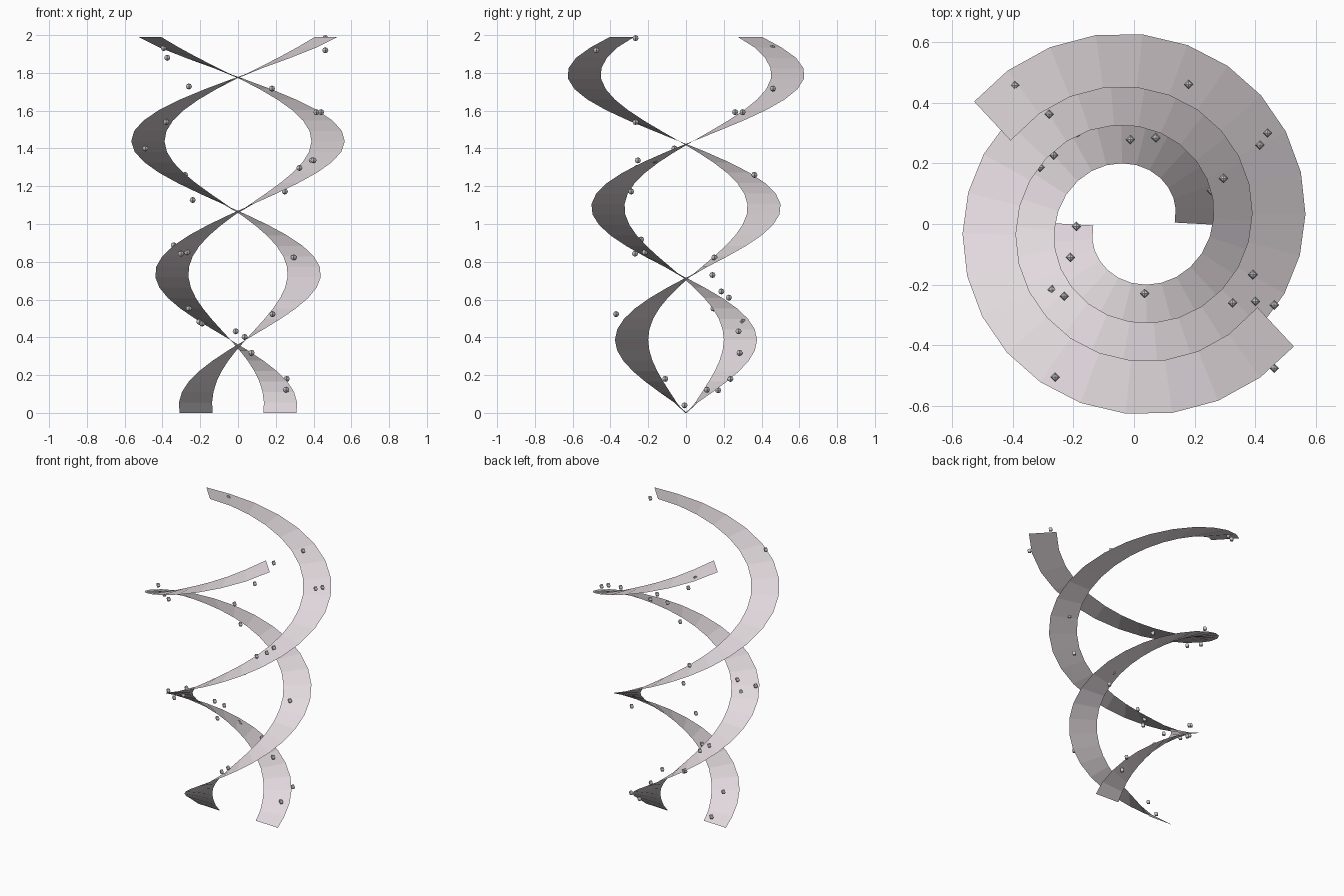
import bpy, bmesh, math
from mathutils import Matrix, Vector

if "Cube" in bpy.data.objects:
    bpy.data.objects.remove(bpy.data.objects["Cube"])

SEGMENTS, SWEEP, HEIGHT = 36, math.radians(504), 1.99
HALF_WIDTH = 0.088


def material(name, colour):
    m = bpy.data.materials.new(name)
    m.diffuse_color = (*colour, 1)
    m.use_nodes = True
    m.node_tree.nodes["Principled BSDF"].inputs["Base Color"].default_value = m.diffuse_color
    return m


def add_object(name, bm, mat):
    mesh = bpy.data.meshes.new(name)
    bm.to_mesh(mesh)
    bm.free()
    mesh.materials.append(mat)
    obj = bpy.data.objects.new(name, mesh)
    bpy.context.collection.objects.link(obj)


ribbon_mat = material("pale_mauve", (0.76, 0.695, 0.725))
bead_mat = material("light_grey", (0.60, 0.60, 0.60))


# Flat ribbon that climbs and widens as it turns, level across its width
def ribbon(name, start):
    path = []
    for i in range(SEGMENTS + 1):
        t = i / SEGMENTS
        a, r = start + SWEEP * t, 0.222 + 0.355 * t
        path.append(Vector((r * math.cos(a), r * math.sin(a), HEIGHT * t)))
    bm = bmesh.new()
    previous = None
    for i, p in enumerate(path):
        along = path[min(i + 1, SEGMENTS)] - path[max(i - 1, 0)]
        across = Vector((along.y, -along.x, 0)).normalized() * HALF_WIDTH
        pair = [bm.verts.new(p - across), bm.verts.new(p + across)]
        if previous:
            bm.faces.new((previous[0], previous[1], pair[1], pair[0]))
        previous = pair
    add_object(name, bm, ribbon_mat)


ribbon("spiral_ribbon_a", 0)
ribbon("spiral_ribbon_b", math.pi)

# Small four-sided beads scattered along the ribbons
beads = [
    (.462, -.267, 1.984), (.462, -.475, 1.92), (-.393, .457, 1.932), (-.375, .51, 1.88),
    (-.26, -.505, 1.728), (.18, .46, 1.717), (.415, .26, 1.592), (.44, .30, 1.592),
    (-.38, -.267, 1.54), (-.49, -.062, 1.40), (.392, -.167, 1.337), (.40, -.255, 1.337),
    (.325, -.26, 1.297), (-.28, .362, 1.26), (.248, -.29, 1.172), (-.24, .37, 1.127),
    (-.23, -.238, .918), (-.34, -.28, .887), (-.27, -.217, .85), (-.302, -.27, .843),
    (.295, .15, .823), (.32, .14, .73), (-.31, .187, .643), (-.265, .227, .61),
    (-.26, .145, .553), (.183, -.37, .523), (-.205, .30, .482), (-.19, .295, .473),
    (-.012, .278, .432), (.035, -.229, .402), (.072, .284, .318), (.258, .235, .18),
    (-.21, -.11, .18), (.255, .11, .123), (.24, .17, .12), (-.19, -.008, .04),
]
bm = bmesh.new()
for p in beads:
    bmesh.ops.create_uvsphere(bm, u_segments=4, v_segments=4, radius=0.016,
                              matrix=Matrix.Translation(p))
add_object("floating_beads", bm, bead_mat)
